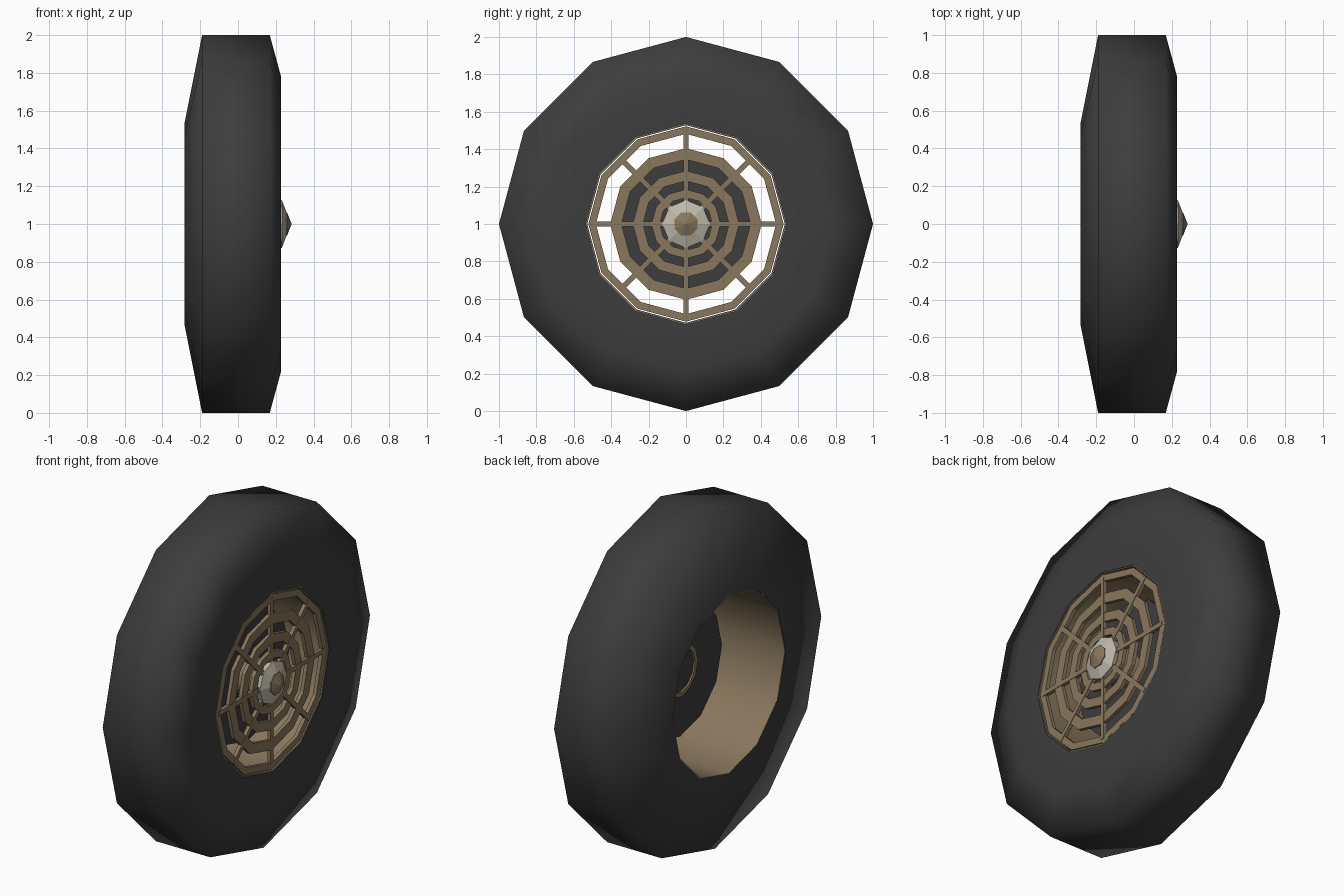
import bpy, math
from math import cos, sin, pi, radians

if "Cube" in bpy.data.objects:
    bpy.data.objects.remove(bpy.data.objects["Cube"])


def mat(name, col):
    m = bpy.data.materials.new(name)
    m.diffuse_color = (*col, 1)
    m.use_nodes = True
    m.node_tree.nodes["Principled BSDF"].inputs["Base Color"].default_value = m.diffuse_color
    return m


RUBBER = mat("dark rubber", (0.047, 0.047, 0.047))
TAN = mat("tan metal", (0.25, 0.185, 0.11))
SILVER = mat("pale metal", (0.52, 0.49, 0.41))


def build(name, verts, faces, m, smooth=None):
    me = bpy.data.meshes.new(name)
    me.from_pydata(verts, [], faces)
    me.materials.append(m)
    ob = bpy.data.objects.new(name, me)
    bpy.context.collection.objects.link(ob)
    if smooth:
        bpy.ops.object.select_all(action='DESELECT')
        ob.select_set(True)
        bpy.context.view_layer.objects.active = ob
        bpy.ops.object.shade_smooth_by_angle(angle=radians(smooth))
    return ob


def lathe(name, profile, m, n=12, closed=False, smooth=None, turn=0.0):
    """Spin (x, radius) points round the wheel axle, which runs along x at z = 1.
    Profiles run from front (+x) inner edge outwards, so normals face out."""
    k = len(profile)
    verts = [(x, r * sin(2 * pi * i / n + turn), 1 + r * cos(2 * pi * i / n + turn))
             for i in range(n) for x, r in profile]
    faces = []
    for i in range(n):
        j = (i + 1) % n
        for a in range(k if closed else k - 1):
            b = (a + 1) % k
            faces.append((i * k + a, i * k + b, j * k + b, j * k + a))
    if not closed:
        faces.append([i * k for i in range(n)])
        faces.append([i * k + k - 1 for i in reversed(range(n))])
    ob = build(name, verts, faces, m, None)
    import bmesh
    bm = bmesh.new()
    bm.from_mesh(ob.data)
    bmesh.ops.remove_doubles(bm, verts=bm.verts, dist=1e-5)
    bmesh.ops.dissolve_degenerate(bm, edges=bm.edges, dist=1e-5)
    bmesh.ops.recalc_face_normals(bm, faces=bm.faces)
    bm.to_mesh(ob.data)
    bm.free()
    if smooth:
        bpy.ops.object.select_all(action='DESELECT')
        ob.select_set(True)
        bpy.context.view_layer.objects.active = ob
        bpy.ops.object.shade_smooth_by_angle(angle=radians(smooth))
    return ob


# tyre: wide tread, sloping back wall, chamfered front shoulder
lathe("tyre", [(0.228, 0.535), (0.228, 0.78), (0.168, 1.0), (-0.19, 1.0),
               (-0.283, 0.535)], RUBBER, closed=True, smooth=82)

# tan barrel lining the opening
lathe("rim_barrel", [(0.226, 0.528), (0.226, 0.534), (-0.281, 0.534),
                     (-0.281, 0.528)], TAN, closed=True, smooth=40)

# web of flat rings on the front
for i, (ro, ri) in enumerate([(0.522, 0.482), (0.405, 0.345),
                              (0.285, 0.23), (0.185, 0.14)]):
    lathe(f"web_ring_{i + 1}", [(0.222, ri), (0.222, ro), (0.2, ro), (0.2, ri)],
          TAN, closed=True)

# eight spokes
for i in range(8):
    a = i * pi / 4
    u, v = (sin(a), cos(a)), (cos(a), -sin(a))
    w = 0.014
    verts = [(x, r * u[0] + s * w * v[0], 1 + r * u[1] + s * w * v[1])
             for x in (0.203, 0.225) for r, s in
             ((0.08, -1), (0.5, -1), (0.5, 1), (0.08, 1))]
    build(f"spoke_{i + 1}", verts,
          [(0, 1, 2, 3), (7, 6, 5, 4), (0, 4, 5, 1), (1, 5, 6, 2),
           (2, 6, 7, 3), (3, 7, 4, 0)], TAN)

# dark disc set back inside the rim, with a tan ring on its rear
lathe("inner_disc", [(0.06, 0.395), (0.04, 0.395)], RUBBER)
lathe("rear_ring", [(0.042, 0.13), (0.042, 0.155), (0.03, 0.155), (0.03, 0.13)],
      TAN, closed=True)

# axle and hub with pale cap and tan tip
lathe("axle", [(0.2, 0.1), (0.05, 0.12)], TAN, n=8, smooth=50)
lathe("hub_cap", [(0.28, 0.0), (0.232, 0.128), (0.19, 0.12)], SILVER, n=8)
lathe("hub_tip", [(0.284, 0.0), (0.26, 0.066), (0.25, 0.066)], TAN, n=8, turn=pi / 8)
